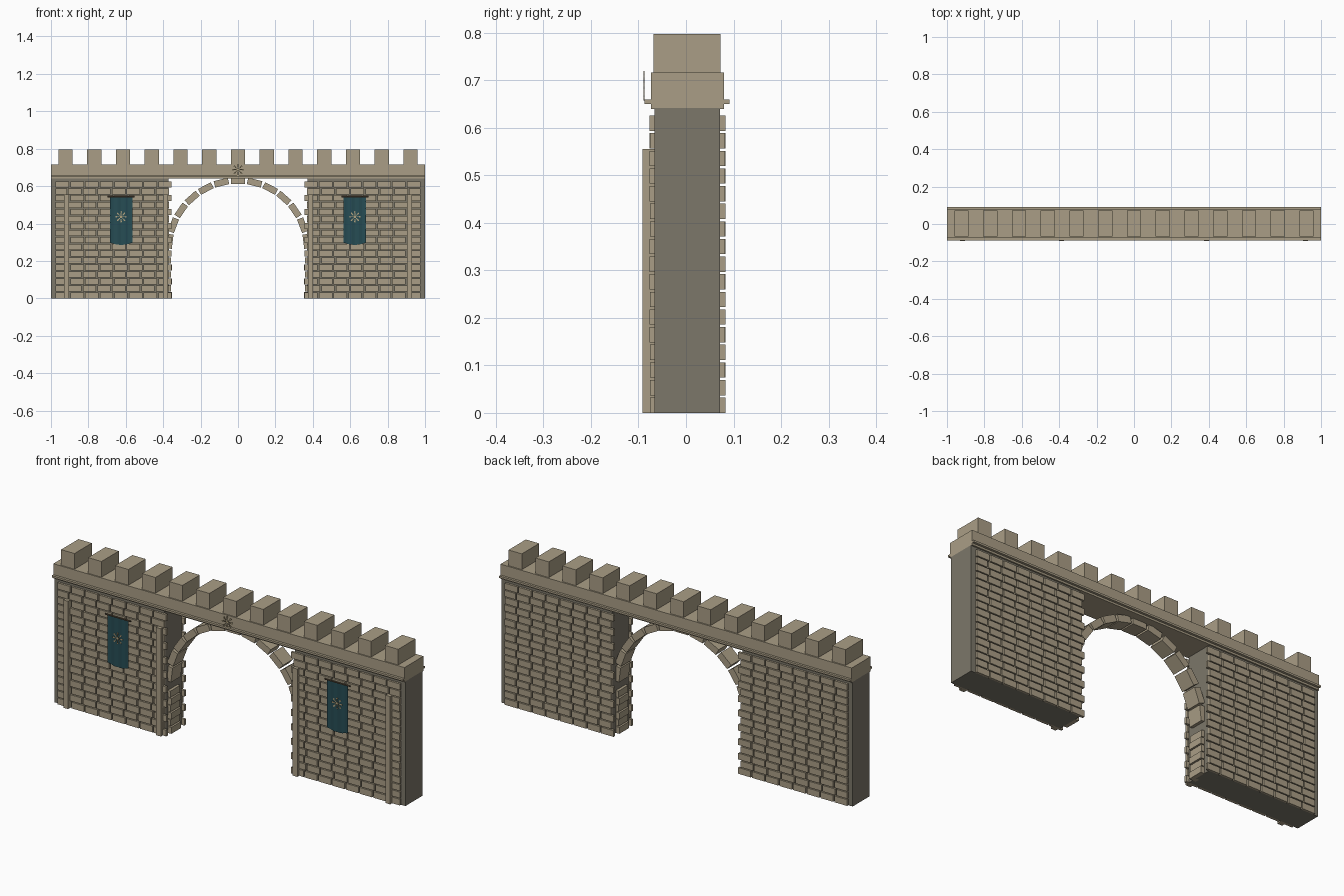
import bpy, bmesh, math, random
from mathutils import Matrix, Vector

if "Cube" in bpy.data.objects:
    bpy.data.objects.remove(bpy.data.objects["Cube"])

random.seed(4)


def material(name, srgb):
    m = bpy.data.materials.new(name)
    lin = [((c / 255 + 0.055) / 1.055) ** 2.4 for c in srgb]
    m.diffuse_color = (*lin, 1)
    m.use_nodes = True
    m.node_tree.nodes["Principled BSDF"].inputs["Base Color"].default_value = m.diffuse_color
    return m


STONE = material("sandstone", (170, 158, 134))
MORTAR = material("dark mortar", (124, 119, 106))
CLOTH = material("teal cloth", (38, 76, 84))
TRIM = material("pale trim", (178, 163, 128))
WOOD = material("dark wood", (84, 72, 56))


def finish(name, bm, mat):
    bmesh.ops.recalc_face_normals(bm, faces=bm.faces)
    me = bpy.data.meshes.new(name)
    bm.to_mesh(me)
    bm.free()
    me.materials.append(mat)
    ob = bpy.data.objects.new(name, me)
    bpy.context.collection.objects.link(ob)
    return ob


def add_box(bm, x0, x1, y0, y1, z0, z1, extra=None):
    mat = Matrix.Translation(((x0 + x1) / 2, (y0 + y1) / 2, (z0 + z1) / 2))
    mat = mat @ Matrix.Diagonal((x1 - x0, y1 - y0, z1 - z0, 1))
    if extra:
        mat = extra @ mat
    bmesh.ops.create_cube(bm, size=1, matrix=mat)


def boxes(name, mat, items):
    bm = bmesh.new()
    for it in items:
        add_box(bm, *it)
    return finish(name, bm, mat)


def mirrored(s, x0, x1):
    return (x0, x1) if s > 0 else (-x1, -x0)


COURSES, COURSE_H = 17, 0.0371

for s, side in ((-1, "left"), (1, "right")):
    # pier core
    boxes(side + "_pier_core", MORTAR,
          [(*mirrored(s, 0.372, 1.0), -0.066, 0.072, 0, 0.642)])

    # brick courses on front and back faces
    for face, y0, y1 in (("front", -0.077, -0.064), ("back", 0.07, 0.083)):
        items = []
        for r in range(COURSES):
            off = 0.014 * (r % 2)
            edges = [0.355 + off] + [0.355 + off * 0.9 + 0.0782 * i for i in range(1, 8)] + [0.982]
            for a, b in zip(edges, edges[1:]):
                j = random.uniform(0, 0.001)
                ya, yb = (y0 + j, y1) if face == "front" else (y0, y1 - j)
                items.append((*mirrored(s, a, b - 0.007), ya, yb,
                              r * COURSE_H, (r + 1) * COURSE_H - 0.005))
        boxes(f"{side}_{face}_bricks", STONE, items)

    # slim pilasters on the front
    boxes(side + "_pilasters", STONE,
          [(*mirrored(s, a, a + 0.027), -0.092, -0.066, 0, 0.555) for a in (0.375, 0.904)])

    # jamb blocks carrying the arch
    boxes(side + "_jamb", STONE,
          [(*mirrored(s, 0.352 + 0.005 * (r % 2), 0.39), -0.04, 0.04,
            r * COURSE_H, (r + 1) * COURSE_H - 0.004) for r in range(6)])

# arch of separate stones
bm = bmesh.new()
N = 13
for i in range(N):
    ang = -math.pi / 2 + math.pi * (i + 0.5) / N
    turn = Matrix.Translation((0, 0, 0.26)) @ Matrix.Rotation(ang, 4, 'Y')
    add_box(bm, -0.0385, 0.0385, -0.04, 0.04, 0.352, 0.387, turn)
finish("arch_stones", bm, STONE)

# parapet, ledge and merlons
boxes("parapet", STONE, [(-1, 1, -0.074, 0.08, 0.64, 0.716)])
boxes("ledge", STONE, [(-1, 1, -0.087, 0.092, 0.65, 0.66)])
boxes("merlons", STONE,
      [(x - 0.038, x + 0.038, -0.068, 0.073, 0.71, 0.797)
       for x in (-0.922 + 0.15367 * i for i in range(13))])


def rosette(name, x, z, y, r):
    """Thin ornament: a hub and eight petals with bead tips."""
    bm = bmesh.new()
    flat = Matrix.Rotation(math.pi / 2, 4, 'X')

    def disc(cx, cz, rad, seg):
        bmesh.ops.create_cone(bm, cap_ends=True, segments=seg, radius1=rad, radius2=rad,
                              depth=0.002, matrix=Matrix.Translation((cx, y, cz)) @ flat)
    disc(x, z, r * 0.25, 12)
    for i in range(8):
        a = math.tau * i / 8
        turn = Matrix.Translation((x, y, z)) @ Matrix.Rotation(a, 4, 'Y')
        add_box(bm, -r * 0.08, r * 0.08, -0.001, 0.001, r * 0.35, r * 0.72, turn)
        disc(x + math.sin(a) * r * 0.85, z + math.cos(a) * r * 0.85, r * 0.15, 8)
    finish(name, bm, TRIM)


rosette("parapet_rosette", 0, 0.688, -0.088, 0.031)

# hanging banners: gently folded cloth with a rounded hem, rod and ornament
for cx, side in ((-0.625, "left"), (0.625, "right")):
    bm = bmesh.new()
    cols = []
    for i in range(17):
        t = i / 8 - 1
        y = -0.083 + 0.0018 * math.cos(t * math.pi * 3)
        hem = 0.286 + 0.012 * t * t
        cols.append([bm.verts.new((cx + 0.06 * t, y + dy, z))
                     for dy, z in ((0, 0.54), (0, hem), (0.002, hem), (0.002, 0.54))])
    for a, b in zip(cols, cols[1:]):
        for k in range(4):
            n = (k + 1) % 4
            bm.faces.new((a[k], a[n], b[n], b[k]))
    bm.faces.new(cols[0])
    bm.faces.new(cols[-1])
    finish(side + "_banner", bm, CLOTH)

    bm = bmesh.new()
    bmesh.ops.create_cone(bm, cap_ends=True, segments=8, radius1=0.004, radius2=0.004, depth=0.145,
                          matrix=Matrix.Translation((cx, -0.083, 0.542)) @ Matrix.Rotation(math.pi / 2, 4, 'Y'))
    finish(side + "_banner_rod", bm, WOOD)
    rosette(side + "_banner_rosette", cx, 0.436, -0.087, 0.03)
